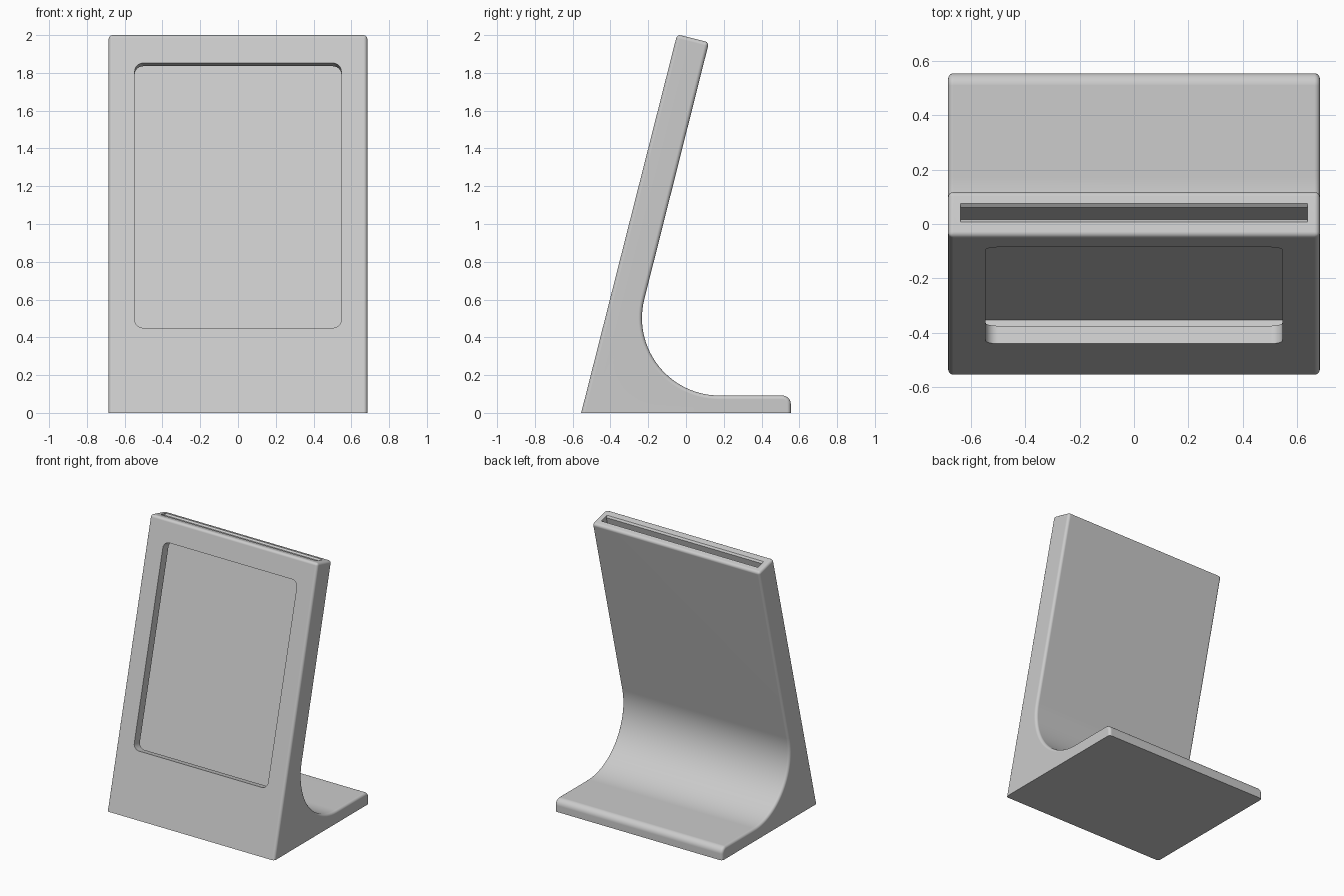
import bpy, bmesh
from math import sin, cos, pi, atan2, radians
from mathutils import Vector

if "Cube" in bpy.data.objects:
    bpy.data.objects.remove(bpy.data.objects["Cube"], do_unlink=True)

# Main dimensions
HALF_W, HALF_D, THICK, ROUND = 0.685, 0.555, 0.174, 0.02
TILT = atan2(0.507, 2)
PLATE_H, PLATE_R = 0.092, 0.045
BEND_R, BEND_Y = 0.41, 0.177
LENGTH = 2.004 / cos(TILT)


def panel(s, u, x=0):
    """Point at depth s behind the front face and u along its slope."""
    return Vector((x, -HALF_D + s * cos(TILT) + u * sin(TILT),
                   -s * sin(TILT) + u * cos(TILT)))


def arc(cx, cy, r, start, end, steps):
    angles = [start + (end - start) * i / steps for i in range(steps + 1)]
    return [(cx + r * cos(a), cy + r * sin(a)) for a in angles]


def prism(name, points, depth, round_edges=None):
    """Extrude an outline by a vector, optionally rounding chosen edges."""
    bm = bmesh.new()
    face = bm.faces.new([bm.verts.new(p) for p in points])
    new = bmesh.ops.extrude_face_region(bm, geom=[face], use_keep_orig=True)["geom"]
    bmesh.ops.translate(bm, vec=depth,
                        verts=[v for v in new if isinstance(v, bmesh.types.BMVert)])
    bmesh.ops.recalc_face_normals(bm, faces=bm.faces[:])
    if round_edges:
        bmesh.ops.bevel(bm, geom=[e for e in bm.edges if round_edges(e)],
                        offset=ROUND, segments=4, profile=0.5, affect='EDGES')
        bmesh.ops.recalc_face_normals(bm, faces=bm.faces[:])
    mesh = bpy.data.meshes.new(name)
    bm.to_mesh(mesh)
    bm.free()
    obj = bpy.data.objects.new(name, mesh)
    bpy.context.collection.objects.link(obj)
    return obj


def rounded_edge(e):
    a, b = (v.co for v in e.verts)
    if max(a.z, b.z) < 0.001:
        return False                                # underside stays sharp
    return abs(a.x - b.x) < 0.001 or min(a.z, b.z) > 1.9


# Side outline: leaning panel, sweeping bend and foot plate
outline = [panel(0, 0), panel(0, LENGTH), panel(THICK, LENGTH)]
bend = arc(BEND_Y, PLATE_H + BEND_R, BEND_R, pi - TILT, 1.5 * pi, 28)
nose = arc(HALF_D - PLATE_R, PLATE_H - PLATE_R, PLATE_R, pi / 2, 0, 6)
outline += [Vector((0, y, z)) for y, z in bend + nose]
outline.append(Vector((0, HALF_D, 0)))
for p in outline:
    p.x = -HALF_W
stand = prism("frame_stand", outline, Vector((2 * HALF_W, 0, 0)), rounded_edge)

# Insert slot with chamfered mouth
SLOT_W, S0, S1, C = 0.64, 0.068, 0.114, 0.0117
section = [(S0, 0.37), (S1, 0.37), (S1, LENGTH - C), (S1 + C, LENGTH),
           (S1 + C, LENGTH + 0.1), (S0 - C, LENGTH + 0.1),
           (S0 - C, LENGTH), (S0, LENGTH - C)]
slot = prism("slot_cutter", [panel(s, u, -SLOT_W) for s, u in section],
             Vector((2 * SLOT_W, 0, 0)))

# Rounded window opening into the slot
WIN_W, R = 0.547, 0.045
LOW, HIGH = 0.45 / cos(TILT), 1.852 / cos(TILT)
corners = [(WIN_W - R, HIGH - R), (R - WIN_W, HIGH - R),
           (R - WIN_W, LOW + R), (WIN_W - R, LOW + R)]
rim = []
for i, (x, u) in enumerate(corners):
    rim += arc(x, u, R, i * pi / 2, (i + 1) * pi / 2, 6)
window = prism("window_cutter", [panel(-0.1, u, x) for x, u in rim],
               panel(0.19, 0) - panel(0, 0))

# Cut the openings, then drop the cutters
bpy.ops.object.select_all(action='DESELECT')
bpy.context.view_layer.objects.active = stand
stand.select_set(True)
for cutter in (slot, window):
    cutter.hide_render = True
    mod = stand.modifiers.new("cut", 'BOOLEAN')
    mod.operation, mod.solver, mod.object = 'DIFFERENCE', 'EXACT', cutter
    bpy.ops.object.modifier_apply(modifier=mod.name)
    bpy.data.objects.remove(cutter, do_unlink=True)

# Finish
grey = bpy.data.materials.new("light_grey")
grey.use_nodes = True
colour = (0.6, 0.6, 0.6, 1)
grey.diffuse_color = colour
grey.node_tree.nodes["Principled BSDF"].inputs["Base Color"].default_value = colour
stand.data.materials.clear()
stand.data.materials.append(grey)
bpy.ops.object.shade_smooth_by_angle(angle=radians(30))
weighted = stand.modifiers.new("even_shading", 'WEIGHTED_NORMAL')
weighted.keep_sharp = True
